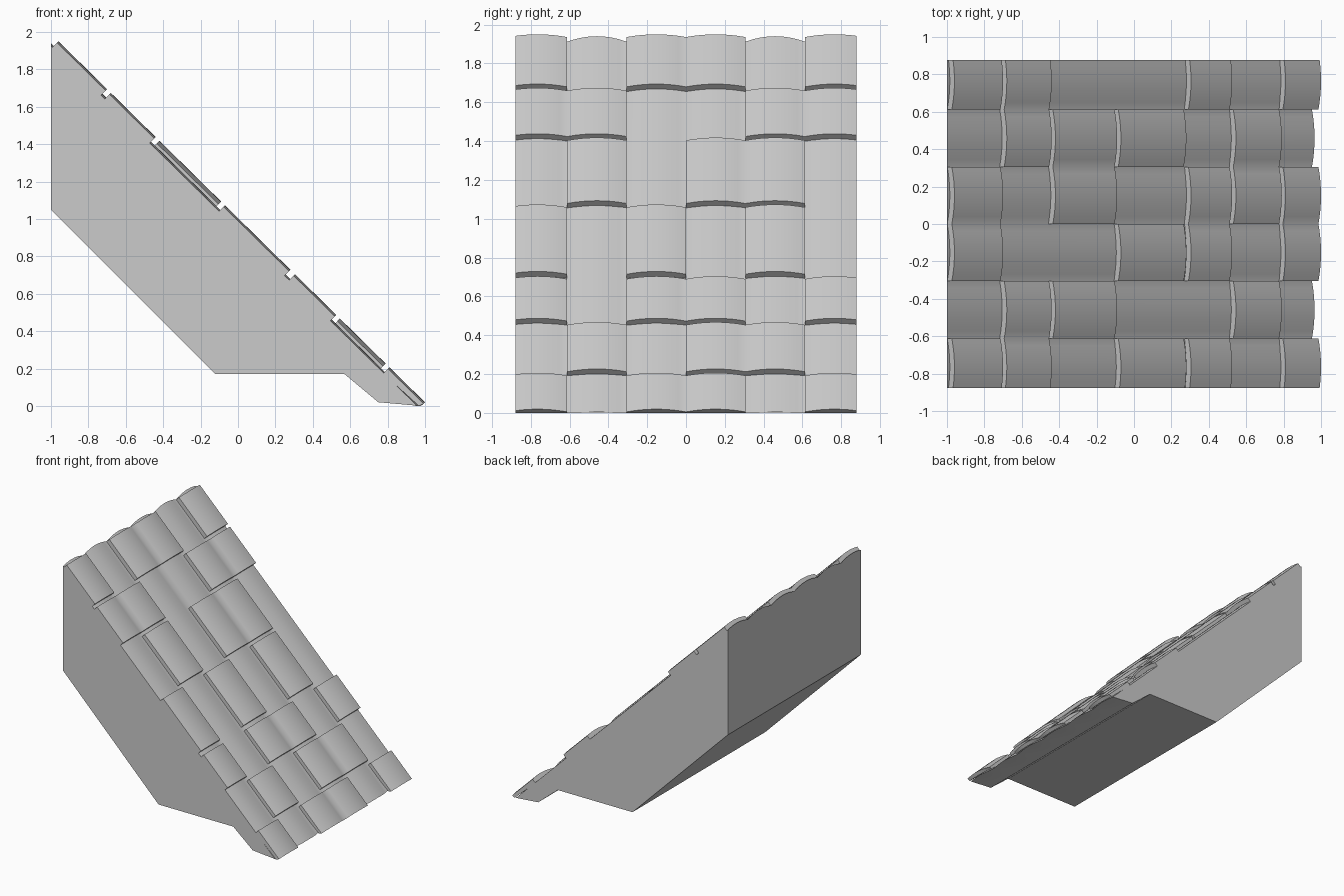
import bpy, bmesh, math

if "Cube" in bpy.data.objects:
    bpy.data.objects.remove(bpy.data.objects["Cube"])

PITCH, HALF, ARCH, THICK, SEG = 0.306, 0.877, 0.02, 0.035, 8
NX, NZ = 0.702, 0.712                      # roof surface normal


def drop(y):
    # depth of the corrugation below its crest
    v = ((y / PITCH) % 1.0) * 2 - 1
    return ARCH * v * v


def on_roof(x, depth):
    # point on the tile crest line, sunk along the roof normal
    return x - NX * depth, 1.95 - 0.985 * (x + 0.96) - NZ * depth


def samples(first, last):
    # y positions across columns first..last-1
    ys = [(first - 3 + i / SEG) * PITCH for i in range((last - first) * SEG + 1)]
    ys = [y for y in ys if abs(y) < HALF - 0.005]
    if first == 0:
        ys.insert(0, -HALF)
    if last == 6:
        ys.append(HALF)
    return ys


def loft(bm, ys, section):
    # skin a closed x-z section along y, with end caps
    rings = [[bm.verts.new((x, y, max(z, 0))) for x, z in section(y)] for y in ys]
    n = len(rings[0])
    for a, b in zip(rings, rings[1:]):
        for i in range(n):
            j = (i + 1) % n
            bm.faces.new((a[i], a[j], b[j], b[i]))
    bm.faces.new(rings[0])
    bm.faces.new(rings[-1])


def finish(bm, name):
    bmesh.ops.recalc_face_normals(bm, faces=bm.faces)
    me = bpy.data.meshes.new(name)
    bm.to_mesh(me)
    bm.free()
    ob = bpy.data.objects.new(name, me)
    bpy.context.collection.objects.link(ob)
    bpy.ops.object.select_all(action='DESELECT')
    ob.select_set(True)
    bpy.context.view_layer.objects.active = ob
    bpy.ops.object.shade_smooth_by_angle(angle=math.radians(35))


# Solid roof body with corrugated top
def body_section(y):
    d = THICK + drop(y)
    top = (-1, 1.95 + 0.985 * 0.04 - d / NZ)
    return [top, on_roof(0.99, d), (0.945, 0.003),
            (0.75, 0.02), (0.57, 0.17), (-0.12, 0.17), (-1, 1.05)]


bm = bmesh.new()
loft(bm, samples(0, 6), body_section)
finish(bm, "roof_body")

# Raised tiles: start, end along x and which columns are raised
ROWS = [(-0.96, -0.70, "X.XX.X"),
        (-0.68, -0.44, "XX..XX"),
        (-0.42, -0.09, ".X.XX."),
        (-0.07, 0.28, "X.X.X."),
        (0.305, 0.525, "X.XX.X"),
        (0.545, 0.79, ".X.XX."),
        (0.81, 1.00, "X.XX.X")]

for r, (x0, x1, cols) in enumerate(ROWS):
    bm = bmesh.new()
    c = 0
    while c < 6:
        if cols[c] == ".":
            c += 1
            continue
        first = c
        while c < 6 and cols[c] == "X":
            c += 1
        loft(bm, samples(first, c), lambda y: [
            on_roof(x0, drop(y)), on_roof(x1, drop(y)),
            on_roof(x1, drop(y) + THICK + 0.001), on_roof(x0, drop(y) + THICK + 0.001)])
    finish(bm, f"tile_row_{r + 1}")
